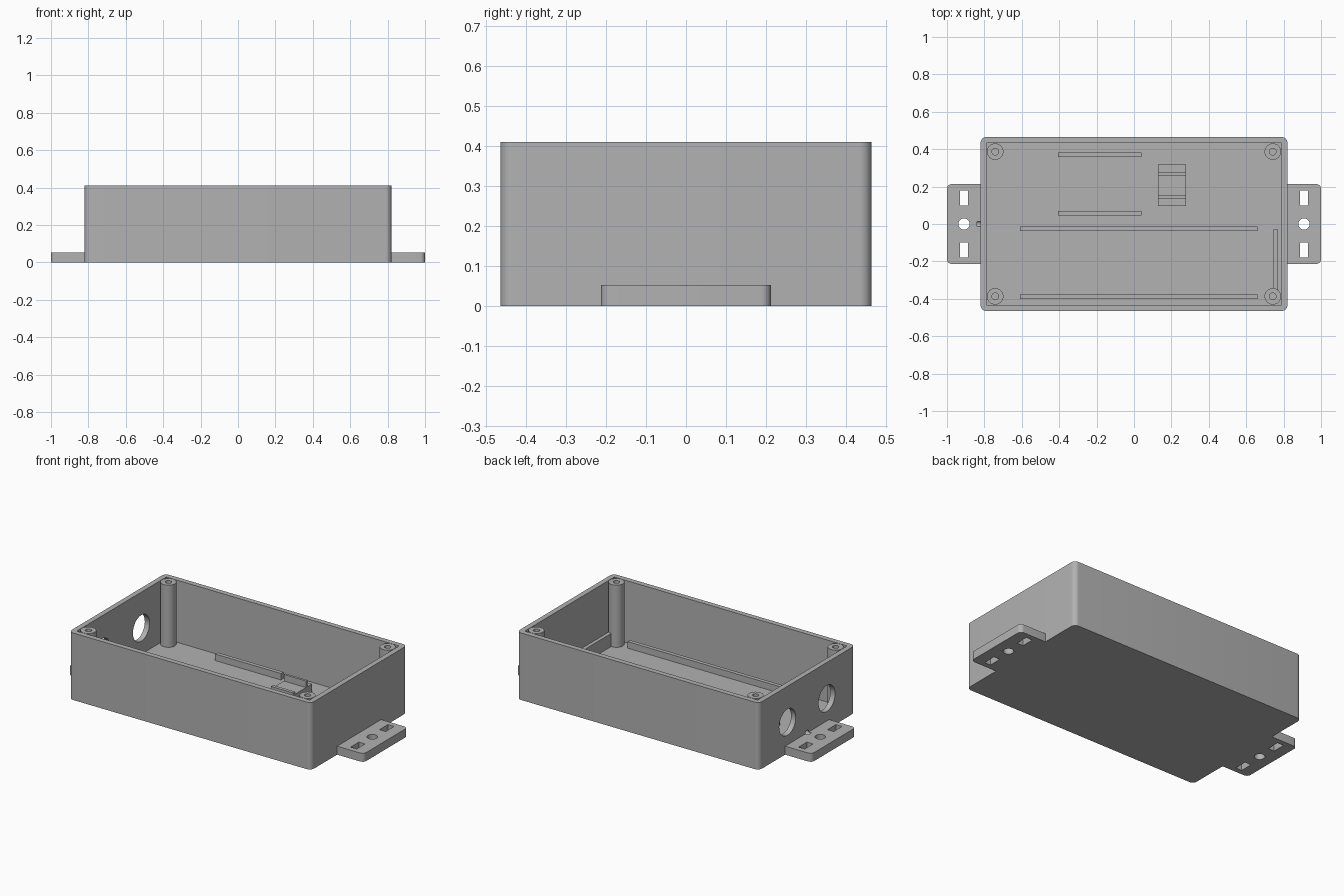
import bpy, bmesh, math

if "Cube" in bpy.data.objects:
    bpy.data.objects.remove(bpy.data.objects["Cube"], do_unlink=True)

GREY = (0.445, 0.445, 0.445, 1.0)
grey = bpy.data.materials.new("plain_grey")
grey.diffuse_color = GREY
grey.use_nodes = True
grey.node_tree.nodes["Principled BSDF"].inputs["Base Color"].default_value = GREY


def rounded_rect(x0, x1, y0, y1, r=0.0, steps=8):
    """Counter-clockwise outline with optional rounded corners."""
    if r == 0:
        return [(x0, y0), (x1, y0), (x1, y1), (x0, y1)]
    centres = [(x1 - r, y1 - r), (x0 + r, y1 - r), (x0 + r, y0 + r), (x1 - r, y0 + r)]
    pts = []
    for quarter, (cx, cy) in enumerate(centres):
        for i in range(steps + 1):
            a = (quarter + i / steps) * math.pi / 2
            pts.append((cx + r * math.cos(a), cy + r * math.sin(a)))
    return pts


def circle(cx, cy, r, n=40):
    return [(cx + r * math.cos(2 * math.pi * i / n),
             cy + r * math.sin(2 * math.pi * i / n)) for i in range(n)]


def prism(name, outline, low, high, axis="z"):
    """Extrude an outline along z, or a (y, z) outline along x."""
    bm = bmesh.new()
    place = (lambda u, v, h: (u, v, h)) if axis == "z" else (lambda u, v, h: (h, u, v))
    bottom = [bm.verts.new(place(u, v, low)) for u, v in outline]
    top = [bm.verts.new(place(u, v, high)) for u, v in outline]
    bm.faces.new(bottom[::-1])
    bm.faces.new(top)
    n = len(outline)
    for i in range(n):
        j = (i + 1) % n
        bm.faces.new((bottom[i], bottom[j], top[j], top[i]))
    bmesh.ops.recalc_face_normals(bm, faces=bm.faces)
    mesh = bpy.data.meshes.new(name)
    bm.to_mesh(mesh)
    bm.free()
    mesh.materials.append(grey)
    obj = bpy.data.objects.new(name, mesh)
    bpy.context.scene.collection.objects.link(obj)
    return obj


def activate(obj):
    bpy.ops.object.select_all(action="DESELECT")
    obj.select_set(True)
    bpy.context.view_layer.objects.active = obj


def cut(obj, cutters):
    """Subtract each cutter from the part, then discard it."""
    activate(obj)
    for cutter in cutters:
        cutter.hide_render = True
        mod = obj.modifiers.new("cut", "BOOLEAN")
        mod.operation = "DIFFERENCE"
        mod.solver = "EXACT"
        mod.object = cutter
        bpy.ops.object.modifier_apply(modifier=mod.name)
        bpy.data.objects.remove(cutter, do_unlink=True)


def smooth(obj):
    activate(obj)
    bpy.ops.object.shade_smooth_by_angle(angle=math.radians(30))


HEIGHT, FLOOR = 0.41, 0.03

# Open box with two cable holes and a small drain hole in its right wall
box = prism("box_shell", rounded_rect(-0.82, 0.82, -0.465, 0.465, 0.03), 0, HEIGHT)
cutters = [prism("cavity", rounded_rect(-0.788, 0.788, -0.433, 0.433), FLOOR, 0.6)]
for y in (-0.19, 0.19):
    cutters.append(prism("cable_hole", circle(y, 0.19, 0.08), -0.9, -0.7, "x"))
cutters.append(prism("drain_hole", circle(0, 0.055, 0.015, 20), -0.84, -0.7, "x"))
cut(box, cutters)
smooth(box)

# Mounting tabs with a round hole and two slots each
for side, label in ((1, "left"), (-1, "right")):
    xs = sorted((side * 0.797, side * 1.0))
    tab = prism(label + "_mounting_tab", rounded_rect(*xs, -0.213, 0.213, 0.025), 0, 0.052)
    xs = sorted((side * 0.888, side * 0.93))
    cutters = [prism("screw_hole", circle(side * 0.909, 0, 0.03), -0.1, 0.2)]
    for y0, y1 in ((0.1, 0.18), (-0.18, -0.1)):
        cutters.append(prism("slot", rounded_rect(*xs, y0, y1), -0.1, 0.2))
    if side < 0:
        cutters.append(prism("drain_groove", circle(0, 0.055, 0.015, 20), -0.84, -0.7, "x"))
    cut(tab, cutters)
    smooth(tab)

# Corner screw posts with blind holes
for sx, x_label in ((1, "left"), (-1, "right")):
    for sy, y_label in ((1, "back"), (-1, "front")):
        x, y = sx * 0.742, sy * 0.387
        post = prism(f"{y_label}_{x_label}_post", circle(x, y, 0.044), FLOOR - 0.01, HEIGHT)
        cut(post, [prism("pilot_hole", circle(x, y, 0.018, 24), 0.15, 0.6)])
        smooth(post)

# Low rails that locate the boards on the floor
for name, x0, x1, y0, y1, top in (
        ("back_short_rail", -0.405, 0.04, 0.358, 0.382, 0.07),
        ("middle_short_rail", -0.405, 0.04, 0.045, 0.07, 0.07),
        ("middle_long_rail", -0.61, 0.66, -0.038, -0.014, 0.07),
        ("front_long_rail", -0.61, 0.66, -0.402, -0.378, 0.07),
        ("side_rail", 0.747, 0.77, -0.37, -0.03, 0.11)):
    prism(name, rounded_rect(x0, x1, y0, y1), FLOOR - 0.01, top)

# Cradle block with two upright ribs
for name, y0, y1, top in (("cradle_base", 0.096, 0.318, 0.085),
                          ("cradle_back_rib", 0.26, 0.275, 0.125),
                          ("cradle_front_rib", 0.135, 0.155, 0.1)):
    prism(name, rounded_rect(0.128, 0.278, y0, y1), FLOOR - 0.01, top)
